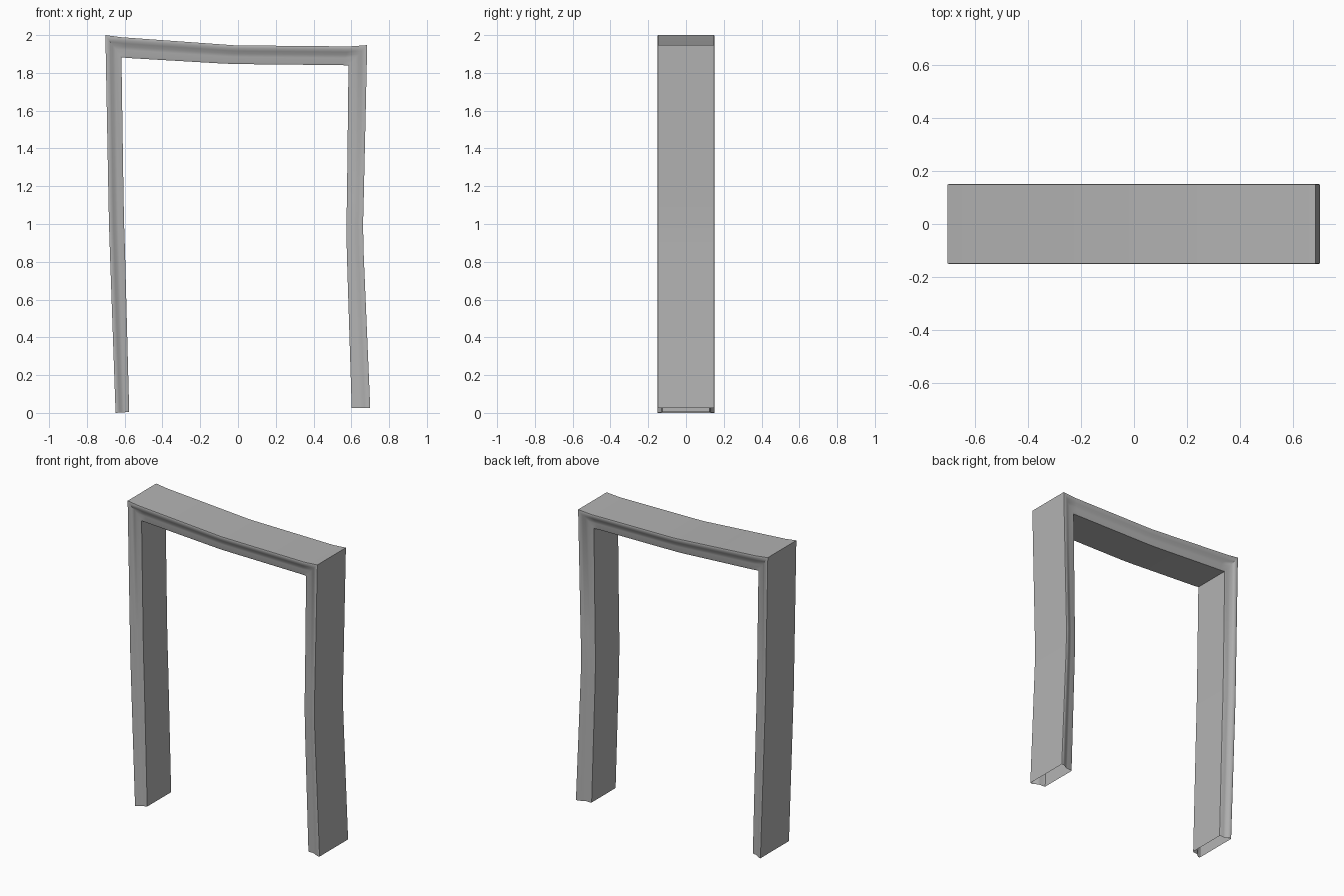
import bpy, bmesh

if "Cube" in bpy.data.objects:
    bpy.data.objects.remove(bpy.data.objects["Cube"])

# Moulding half-profile: (0 = inner edge, 1 = outer edge; half depth in y)
half = [(0.0, 0.125), (0.1, 0.129), (0.38, 0.129), (0.55, 0.134), (0.7, 0.143),
        (0.85, 0.15), (0.96, 0.15), (1.0, 0.149)]
profile = [(t, -y) for t, y in half] + [(t, y) for t, y in reversed(half)]

# Sagging frame stations: inner x, inner z, outer x, outer z
stations = [
    (-0.576, 0.005, -0.648, 0.0),
    (-0.598, 0.85, -0.678, 0.85),
    (-0.603, 1.0, -0.683, 1.0),
    (-0.606, 1.15, -0.686, 1.15),
    (-0.617, 1.882, -0.702, 2.0),     # left mitre
    (-0.57, 1.878, -0.62, 1.989),
    (-0.09, 1.850, -0.09, 1.951),
    (-0.02, 1.847, -0.02, 1.946),
    (0.06, 1.846, 0.06, 1.945),
    (0.55, 1.841, 0.59, 1.940),
    (0.585, 1.839, 0.684, 1.947),     # right mitre
    (0.577, 1.15, 0.666, 1.15),
    (0.574, 1.0, 0.662, 1.0),
    (0.576, 0.85, 0.665, 0.85),
    (0.602, 0.025, 0.70, 0.025),
]

# Door frame: hollow moulding swept along the stations, open at the feet
bm = bmesh.new()
rings = [[bm.verts.new((ix + (ox - ix) * t, y, iz + (oz - iz) * t)) for t, y in profile]
         for ix, iz, ox, oz in stations]
n = len(profile)
for a, b in zip(rings, rings[1:]):
    for i in range(n):
        j = (i + 1) % n
        bm.faces.new((a[i], a[j], b[j], b[i]))
bmesh.ops.recalc_face_normals(bm, faces=bm.faces)
mesh = bpy.data.meshes.new("door_frame")
bm.to_mesh(mesh)
bm.free()
frame = bpy.data.objects.new("door_frame", mesh)
bpy.context.collection.objects.link(frame)

# Darker grey paint
paint = bpy.data.materials.new("grey_paint")
paint.diffuse_color = (0.45, 0.45, 0.45, 1)
paint.use_nodes = True
paint.node_tree.nodes["Principled BSDF"].inputs["Base Color"].default_value = paint.diffuse_color
mesh.materials.append(paint)

bpy.context.view_layer.objects.active = frame
frame.select_set(True)
bpy.ops.object.shade_smooth_by_angle(angle=0.7)
